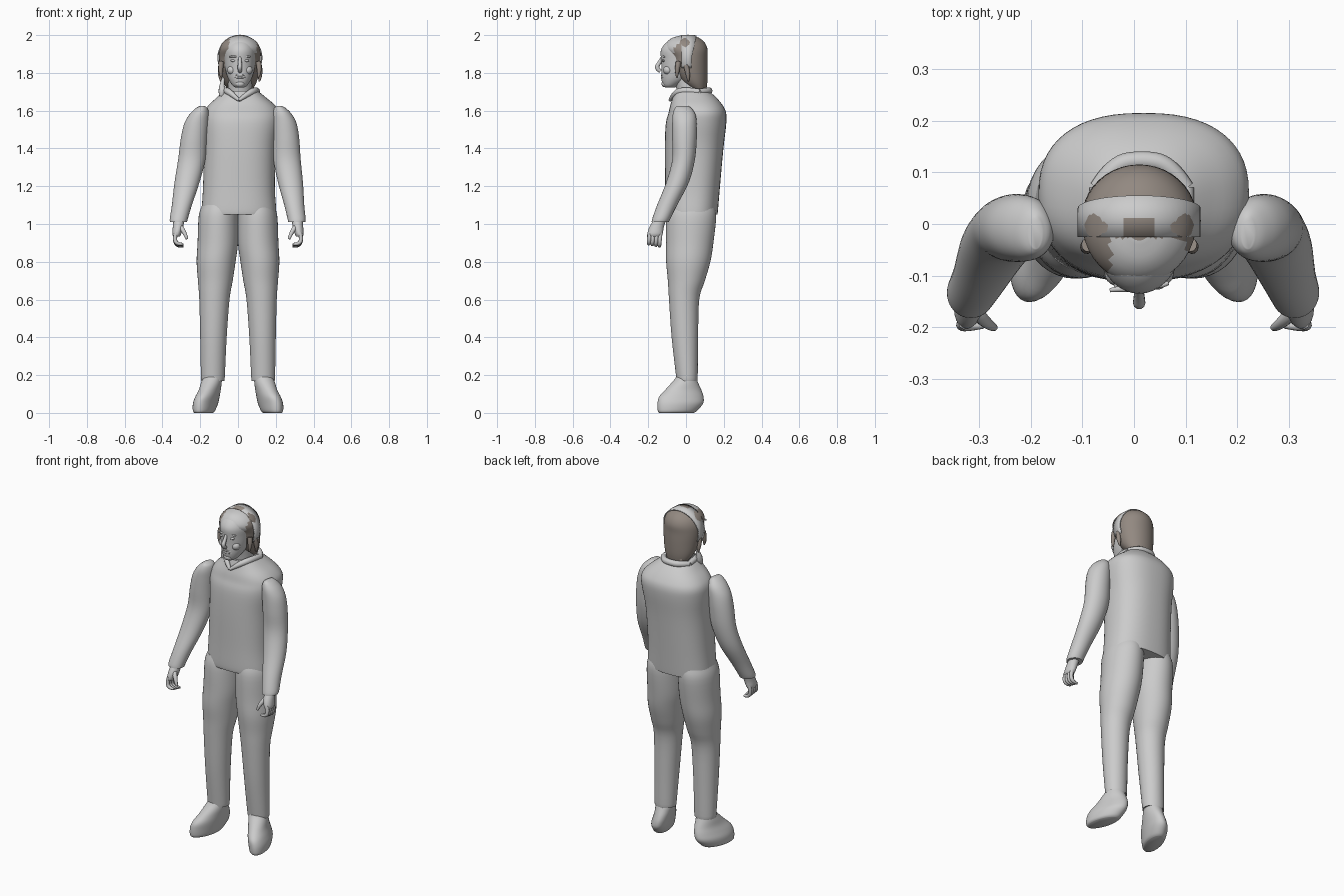
import bpy, bmesh, math
from mathutils import Vector

if "Cube" in bpy.data.objects:
    bpy.data.objects.remove(bpy.data.objects["Cube"])


def material(name, rgb):
    m = bpy.data.materials.new(name)
    m.use_nodes = True
    m.diffuse_color = (*rgb, 1)
    m.node_tree.nodes["Principled BSDF"].inputs["Base Color"].default_value = (*rgb, 1)
    return m


GREY = material("light grey", (0.6, 0.6, 0.6))
BROWN = material("hair brown", (0.29, 0.25, 0.22))


def finish(obj, mats, angle=50):
    for m in mats:
        obj.data.materials.append(m)
    bpy.ops.object.select_all(action="DESELECT")
    obj.select_set(True)
    bpy.context.view_layer.objects.active = obj
    if obj.type == "CURVE":
        bpy.ops.object.convert(target="MESH")
    bpy.ops.object.shade_smooth_by_angle(angle=math.radians(angle))
    return obj


def spline(a, b, c, d, t):
    return 0.5 * (2 * b + (c - a) * t + (2 * a - 5 * b + 4 * c - d) * t * t
                  + (3 * b - a - 3 * c + d) * t ** 3)


def loft(name, rows, mats=(GREY,), power=2, turn=0, steps=4, seg=40, rule=None):
    """Skin over horizontal rings given as (z, centre x, centre y, half width, half depth)."""
    rings = []
    for i in range(len(rows) - 1):
        four = [rows[max(i - 1, 0)], rows[i], rows[i + 1], rows[min(i + 2, len(rows) - 1)]]
        for s in range(steps):
            rings.append([spline(*v, s / steps) for v in zip(*four)])
    rings.append(rows[-1])
    bm = bmesh.new()
    loops = []
    for z, cx, cy, rx, ry in rings:
        loop = []
        for k in range(seg):
            a = math.tau * k / seg
            c, s = math.cos(a), math.sin(a)
            x = rx * math.copysign(abs(c) ** (2 / power), c)
            y = ry * math.copysign(abs(s) ** (2 / power), s)
            loop.append(bm.verts.new((cx + x * math.cos(turn) - y * math.sin(turn),
                                      cy + x * math.sin(turn) + y * math.cos(turn), z)))
        loops.append(loop)
    for a, b in zip(loops, loops[1:]):
        for k in range(seg):
            bm.faces.new((a[k], a[(k + 1) % seg], b[(k + 1) % seg], b[k]))
    bm.faces.new(loops[0])
    bm.faces.new(loops[-1])
    bmesh.ops.recalc_face_normals(bm, faces=bm.faces)
    if rule:
        for f in bm.faces:
            f.material_index = rule(f.calc_center_median())
    me = bpy.data.meshes.new(name)
    bm.to_mesh(me)
    bm.free()
    obj = bpy.data.objects.new(name, me)
    bpy.context.collection.objects.link(obj)
    return finish(obj, mats)


def tube(name, points, radii, mat=GREY):
    cu = bpy.data.curves.new(name, "CURVE")
    cu.dimensions = "3D"
    cu.bevel_depth, cu.bevel_resolution, cu.use_fill_caps = 1, 3, True
    sp = cu.splines.new("NURBS")
    sp.points.add(len(points) - 1)
    for p, co, r in zip(sp.points, points, radii):
        p.co, p.radius = (*co, 1), r
    sp.use_endpoint_u, sp.order_u, sp.resolution_u = True, 3, 6
    obj = bpy.data.objects.new(name, cu)
    bpy.context.collection.objects.link(obj)
    return finish(obj, [mat])


def ball(name, loc, size, mat=GREY):
    bpy.ops.mesh.primitive_uv_sphere_add(segments=20, ring_count=12, location=loc)
    obj = bpy.context.object
    obj.name, obj.scale = name, size
    return finish(obj, [mat])


# Jacket, collar and neck
loft("jacket", [(1.05, .005, .03, .198, .137), (1.08, .005, .03, .197, .14),
                (1.2, .005, .035, .19, .145), (1.4, .01, .043, .19, .155),
                (1.53, .017, .053, .202, .16), (1.59, .02, .06, .2, .152),
                (1.63, .02, .055, .175, .138), (1.67, .018, .045, .13, .115),
                (1.705, .015, .03, .09, .09)], power=2.4, seg=56)
loft("neck", [(1.6, .01, .03, .07, .07), (1.7, .01, .02, .065, .068), (1.8, .01, .0, .06, .07)])
for side in (-1, 1):
    tube("collar_flap", [(.015 + side * .085, .07, 1.70), (.015 + side * .085, 0, 1.71),
                         (.01 + side * .05, -.06, 1.695), (.005, -.085, 1.655)],
         [.016, .018, .018, .008])
tube("collar_back", [(-.07, .07, 1.70), (-.04, .115, 1.705), (.015, .125, 1.705),
                     (.07, .115, 1.705), (.1, .07, 1.70)], [.016, .018, .018, .018, .016])

# Limbs, built once per side
for side, label in ((-1, "right"), (1, "left")):
    # The left sleeve sits slightly further out at the shoulder
    def place(rows, top=0, low=0):
        out = []
        for z, x, y, rx, ry in rows:
            t = min(max((z - 1.0) / .6, 0), 1)
            move = low + (top - low) * t if side > 0 else 0
            out.append((z, side * x + move, y, rx, ry))
        return out

    loft(label + "_sleeve", place([
        (1.01, .315, -.137, .045, .045), (1.03, .313, -.13, .048, .048),
        (1.1, .297, -.1, .053, .053), (1.22, .27, -.045, .066, .06),
        (1.34, .245, -.013, .072, .06), (1.45, .233, -.008, .07, .065),
        (1.53, .22, -.008, .065, .065), (1.58, .205, -.01, .052, .06),
        (1.612, .193, -.015, .032, .045), (1.625, .19, -.018, .012, .03)], .03, -.005))
    loft(label + "_trouser_leg", place([
        (.175, .133, .005, .06, .055), (.19, .133, .005, .063, .057),
        (.4, .13, -.006, .07, .07), (.6, .125, -.01, .08, .08),
        (.7, .12, .002, .092, .098), (.8, .116, .012, .103, .117),
        (.9, .107, .02, .107, .125), (1.04, .104, .028, .104, .132),
        (1.1, .1, .03, .09, .12)]))
    # Shoes turn outwards
    loft(label + "_shoe", place([
        (0, .182, -.05, .042, .095), (.012, .18, -.045, .052, .108),
        (.05, .172, -.03, .058, .125), (.085, .162, -.025, .056, .122),
        (.12, .15, -.015, .053, .1), (.155, .142, -.007, .053, .075),
        (.19, .135, 0, .05, .052), (.22, .133, .003, .045, .045)]), turn=side * .3)
    # Hand with curled fingers
    loft(label + "_palm", place([
        (.935, .325, -.165, .018, .034), (.95, .324, -.163, .024, .04),
        (.985, .317, -.155, .028, .038), (1.04, .312, -.13, .028, .03)]), seg=20)
    for n in range(4):
        y = -.135 - .019 * n
        tube(label + "_finger", [(side * .328, y, .955), (side * .338, y - .004, .915),
                                 (side * .318, y - .006, .88 + .004 * n),
                                 (side * .29, y - .004, .882 + .004 * n)],
             [.011, .011, .01, .006])
    tube(label + "_thumb", [(side * .31, -.165, .99), (side * .285, -.195, .965),
                            (side * .27, -.2, .92)], [.014, .013, .007])

# Head and face
loft("head", [(1.722, .01, -.085, .022, .025), (1.735, .01, -.08, .04, .042),
              (1.77, .01, -.055, .062, .075), (1.82, .01, -.035, .077, .095),
              (1.87, .01, -.025, .083, .107), (1.92, .01, -.02, .085, .113),
              (1.96, .01, -.015, .07, .09), (1.985, .01, -.01, .04, .05)])
tube("nose", [(.01, -.125, 1.885), (.01, -.14, 1.855), (.01, -.16, 1.825), (.01, -.135, 1.808)],
     [.008, .01, .013, .01])
for z, r in ((1.787, .007), (1.775, .008)):
    tube("lip", [(-.02, -.118, z), (.01, -.138, z + .001), (.04, -.118, z)], [.003, r, .003])
ball("chin", (.01, -.112, 1.742), (.025, .018, .018))
for side in (-1, 1):
    x = .01 + side * .034
    tube("brow", [(x - .022, -.121 + side * .007, 1.884), (x, -.124, 1.89),
                  (x + .022, -.121 + side * .007 * 1, 1.884)], [.004, .007, .004])
    ball("eye", (x, -.118, 1.865), (.015, .009, .007))
    ball("cheek", (x + side * .006, -.095, 1.815), (.027, .025, .025))


# Hair: grey forelocks over a brown cap
def hair_colour(p):
    front = p.y < -.025 and p.z > 1.9 and not (p.x < -.045 and p.y > -.1) and p.x < .1
    return 0 if front else 1


loft("hair", [(1.675, .02, .085, .025, .014), (1.70, .012, .075, .055, .03),
              (1.75, .01, .045, .088, .068), (1.82, .01, .022, .105, .093),
              (1.88, .01, .014, .11, .1), (1.925, .01, -.0, .109, .114),
              (1.96, .01, -.002, .092, .101), (1.985, .01, -.002, .06, .072),
              (1.997, .01, 0, .025, .032)], (GREY, BROWN), rule=hair_colour)
for i, (x, y, z) in enumerate([(-.088, -.04, 1.86), (-.09, -.0, 1.84), (.108, -.04, 1.86),
                               (.112, .0, 1.84), (.05, .085, 1.74), (-.03, .085, 1.74)]):
    bend = .012 if i % 2 else -.008
    tube("hair_lock", [(x, y, z), (x * 1.08, y + bend, z - .05), (x, y + bend, z - .085)],
         [.014, .015, .004], BROWN)
tube("loose_lock", [(-.075, .01, 1.78), (-.088, 0, 1.73), (-.08, -.01, 1.70), (-.09, -.015, 1.675)],
     [.006, .014, .024, .012])

# Grey band over the crown, made as a thin swept strip with sideburn ends
bm = bmesh.new()
rows = []
for k in range(33):
    a = math.pi * (k / 32 * 1.3 - .15)
    x, z = .01 + .116 * math.cos(a), 1.882 + .118 * math.sin(a)
    rise = max(math.sin(a), 0)
    rows.append([bm.verts.new((x, y, z - 0.004 * abs(y) / .05))
                 for y in (-.025, .012, .03 + .025 * rise)])
for a, b in zip(rows, rows[1:]):
    for j in range(2):
        f = bm.faces.new((a[j], b[j], b[j + 1], a[j + 1]))
        c = f.calc_center_median()
        f.material_index = 1 if j == 0 and abs(c.x - .01) < .026 else 0
bmesh.ops.recalc_face_normals(bm, faces=bm.faces)
me = bpy.data.meshes.new("crown_band")
bm.to_mesh(me)
bm.free()
band = bpy.data.objects.new("crown_band", me)
bpy.context.collection.objects.link(band)
finish(band, (GREY, BROWN))
mod = band.modifiers.new("thickness", "SOLIDIFY")
mod.thickness, mod.offset = .006, 0
